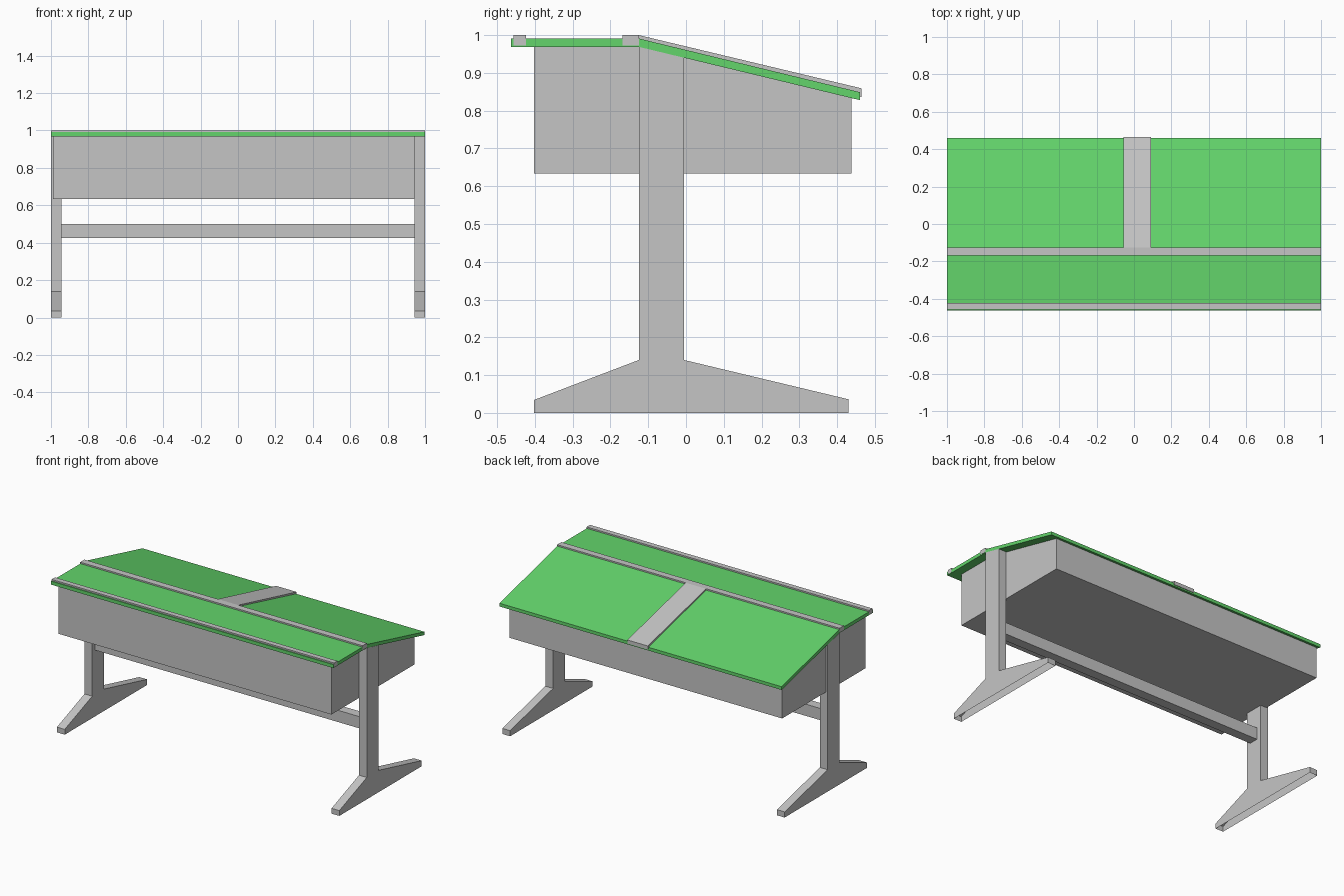
import bpy
import bmesh

cube = bpy.data.objects.get("Cube")
if cube:
    bpy.data.objects.remove(cube, do_unlink=True)


def make_material(name, color):
    mat = bpy.data.materials.new(name)
    mat.use_nodes = True
    mat.diffuse_color = color
    mat.node_tree.nodes["Principled BSDF"].inputs["Base Color"].default_value = color
    return mat


GREY = make_material("light grey", (0.56, 0.56, 0.56, 1))
GREEN = make_material("green", (0.125, 0.66, 0.147, 1))


def extrude_profile(name, profile, x0, x1, mat, open_bottom=False):
    """Extrude a closed (y, z) outline along x."""
    bm = bmesh.new()
    face = bm.faces.new([bm.verts.new((x0, y, z)) for y, z in profile])
    moved = bmesh.ops.extrude_face_region(bm, geom=[face])["geom"]
    verts = [g for g in moved if isinstance(g, bmesh.types.BMVert)]
    bmesh.ops.translate(bm, verts=verts, vec=(x1 - x0, 0, 0))
    bmesh.ops.recalc_face_normals(bm, faces=bm.faces)
    if open_bottom:
        low = [f for f in bm.faces if all(v.co.z < 0.001 for v in f.verts)]
        bmesh.ops.delete(bm, geom=low, context="FACES_ONLY")
    mesh = bpy.data.meshes.new(name)
    bm.to_mesh(mesh)
    bm.free()
    mesh.materials.append(mat)
    obj = bpy.data.objects.new(name, mesh)
    bpy.context.collection.objects.link(obj)
    return obj


def bar(name, x, y, z, mat):
    return extrude_profile(name, [(y[0], z[0]), (y[1], z[0]), (y[1], z[1]), (y[0], z[1])],
                           x[0], x[1], mat)


FOLD = -0.125      # y where the flat shelf meets the sloping lid
BACK = 0.46


def under(y):
    """Height of the underside of the top."""
    return 0.969 if y < FOLD else 0.969 - (y - FOLD) * 0.241


# Drawer box, its upper edge following the top
extrude_profile("desk_box", [(-0.403, 0.634), (0.438, 0.634), (0.438, under(0.438)),
                             (FOLD, 0.969), (-0.403, 0.969)], -0.988, 0.944, GREY)

# Legs with spreading feet, hollow underneath
leg = [(-0.403, 0.0), (0.43, 0.0), (0.43, 0.036), (-0.005, 0.14), (-0.005, under(-0.005)),
       (FOLD, 0.969), (FOLD, 0.14), (-0.403, 0.034)]
for side, x0, x1 in (("right", -1.0, -0.945), ("left", 0.945, 1.0)):
    extrude_profile(side + "_leg", leg, x0, x1, GREY, open_bottom=True)

# Stretcher between the legs
bar("crossbar", (-0.946, 0.946), (-0.098, -0.037), (0.425, 0.5), GREY)

# Folded green top
extrude_profile("desk_top", [(-0.463, 0.969), (FOLD, 0.969), (BACK, under(BACK)),
                             (BACK, under(BACK) + 0.021), (FOLD, 0.991), (-0.463, 0.991)],
                -0.999, 0.999, GREEN)

# Rails along the flat shelf
bar("front_rail", (-1.0, 1.0), (-0.457, -0.423), (0.973, 1.0), GREY)
bar("hinge_rail", (-1.0, 1.0), (-0.168, FOLD), (0.973, 1.0), GREY)

# Centre strip on the sloping lid
extrude_profile("centre_strip", [(FOLD, 0.98), (FOLD, 1.0), (0.465, 0.859), (0.465, 0.836)],
                -0.055, 0.09, GREY)
